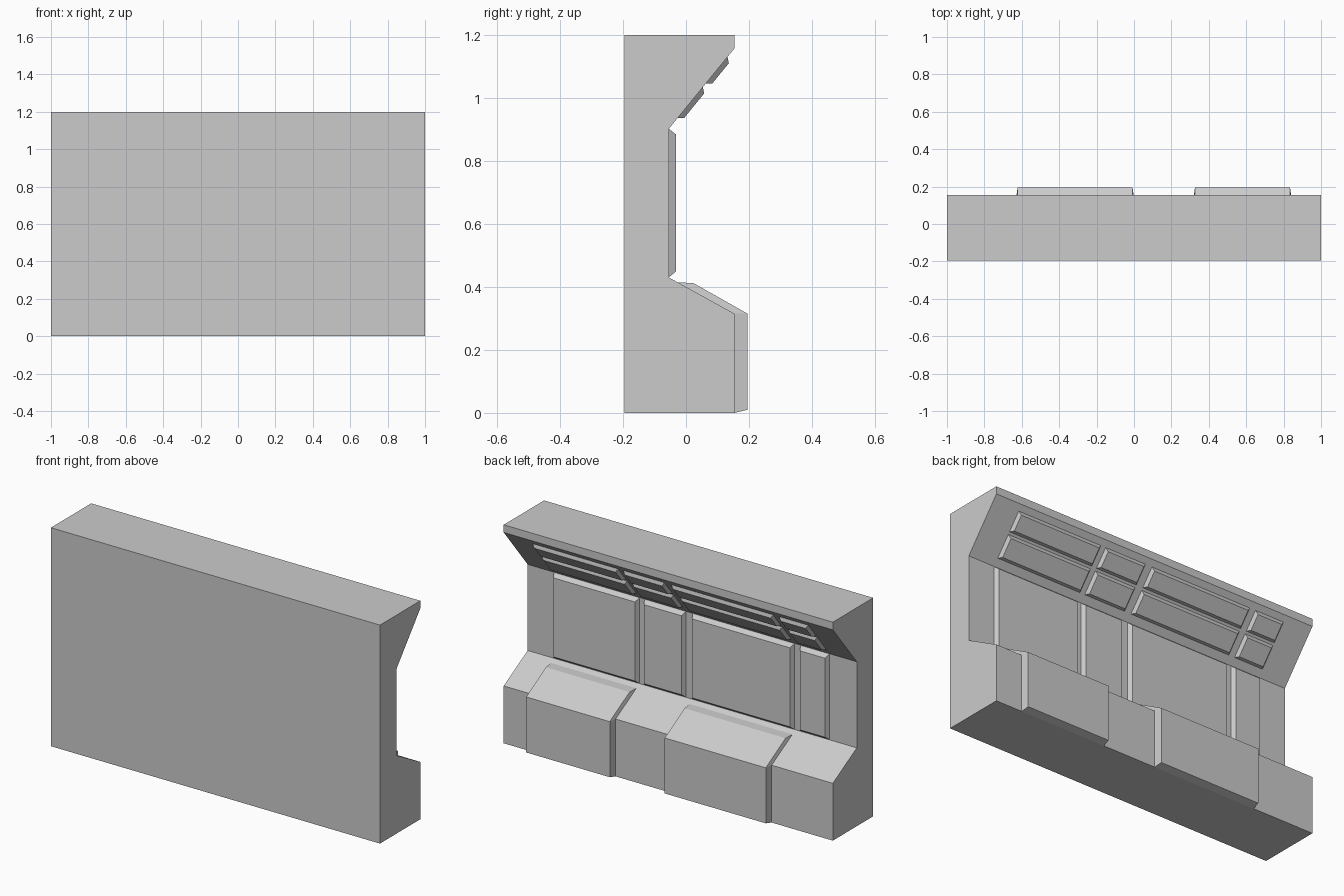
import bpy, bmesh
from mathutils import Vector

if "Cube" in bpy.data.objects:
    bpy.data.objects.remove(bpy.data.objects["Cube"])


def finish(name, bm):
    bmesh.ops.recalc_face_normals(bm, faces=bm.faces)
    mesh = bpy.data.meshes.new(name)
    bm.to_mesh(mesh)
    bm.free()
    obj = bpy.data.objects.new(name, mesh)
    bpy.context.collection.objects.link(obj)
    return obj


def extrude_profile(name, profile, x0, x1):
    """Prism with a (y, z) section running along x."""
    bm = bmesh.new()
    face = bm.faces.new([bm.verts.new((x0, y, z)) for y, z in profile])
    new = bmesh.ops.extrude_face_region(bm, geom=[face])["geom"]
    bmesh.ops.translate(bm, vec=(x1 - x0, 0, 0),
                        verts=[v for v in new if isinstance(v, bmesh.types.BMVert)])
    return finish(name, bm)


def raised_panel(name, x0, x1, base, top, inset):
    """Chamfered panel: base and top are (y, z) chains, top is narrower in x."""
    bm = bmesh.new()

    def grid(chain, a, b):
        return [[bm.verts.new((x, y, z)) for y, z in chain] for x in (a, b)]

    low, high = grid(base, x0, x1), grid(top, x0 + inset, x1 - inset)
    n = len(base)
    for i in range(n - 1):
        for g in (low, high):                      # back and front faces
            bm.faces.new((g[0][i], g[1][i], g[1][i + 1], g[0][i + 1]))
        for s in (0, 1):                           # left and right sides
            bm.faces.new((low[s][i], low[s][i + 1], high[s][i + 1], high[s][i]))
    for i in (0, n - 1):                           # lower and upper sides
        bm.faces.new((low[0][i], low[1][i], high[1][i], high[0][i]))
    return finish(name, bm)


# Main wall body
extrude_profile("wall_body", [(-0.196, 0), (0.154, 0), (0.154, 0.315), (-0.054, 0.43),
                              (-0.054, 0.903), (0.154, 1.158), (0.154, 1.2), (-0.196, 1.2)],
                -1, 1)

# Large blocks wrapped over the lower ledge
for i, (x0, x1) in enumerate([(-0.628, -0.002), (0.32, 0.84)]):
    raised_panel(f"ledge_block_{i}", x0, x1,
                 [(0.154, 0), (0.154, 0.315), (-0.027, 0.415)],
                 [(0.196, 0.01), (0.196, 0.315), (0.024, 0.412)], 0.006)

# Upright panels and the two rows of panels under the overhang
start = Vector((-0.054, 0.903))
along = (Vector((0.154, 1.158)) - start).normalized()
out = Vector((along.y, -along.x))
columns = [(-0.835, -0.658), (-0.622, -0.003), (0.038, 0.29), (0.32, 0.84)]
for i, (x0, x1) in enumerate(columns):
    raised_panel(f"upright_panel_{i}", x0, x1,
                 [(-0.054, 0.431), (-0.054, 0.902)],
                 [(-0.031, 0.45), (-0.031, 0.884)], 0.012)
    for row, (a, b) in enumerate([(0.044, 0.17), (0.184, 0.294)]):
        raised_panel(f"overhang_panel_{row}_{i}", x0, x1,
                     [start + along * a, start + along * b],
                     [start + along * t + out * 0.016 for t in (a + 0.013, b - 0.013)], 0.013)
